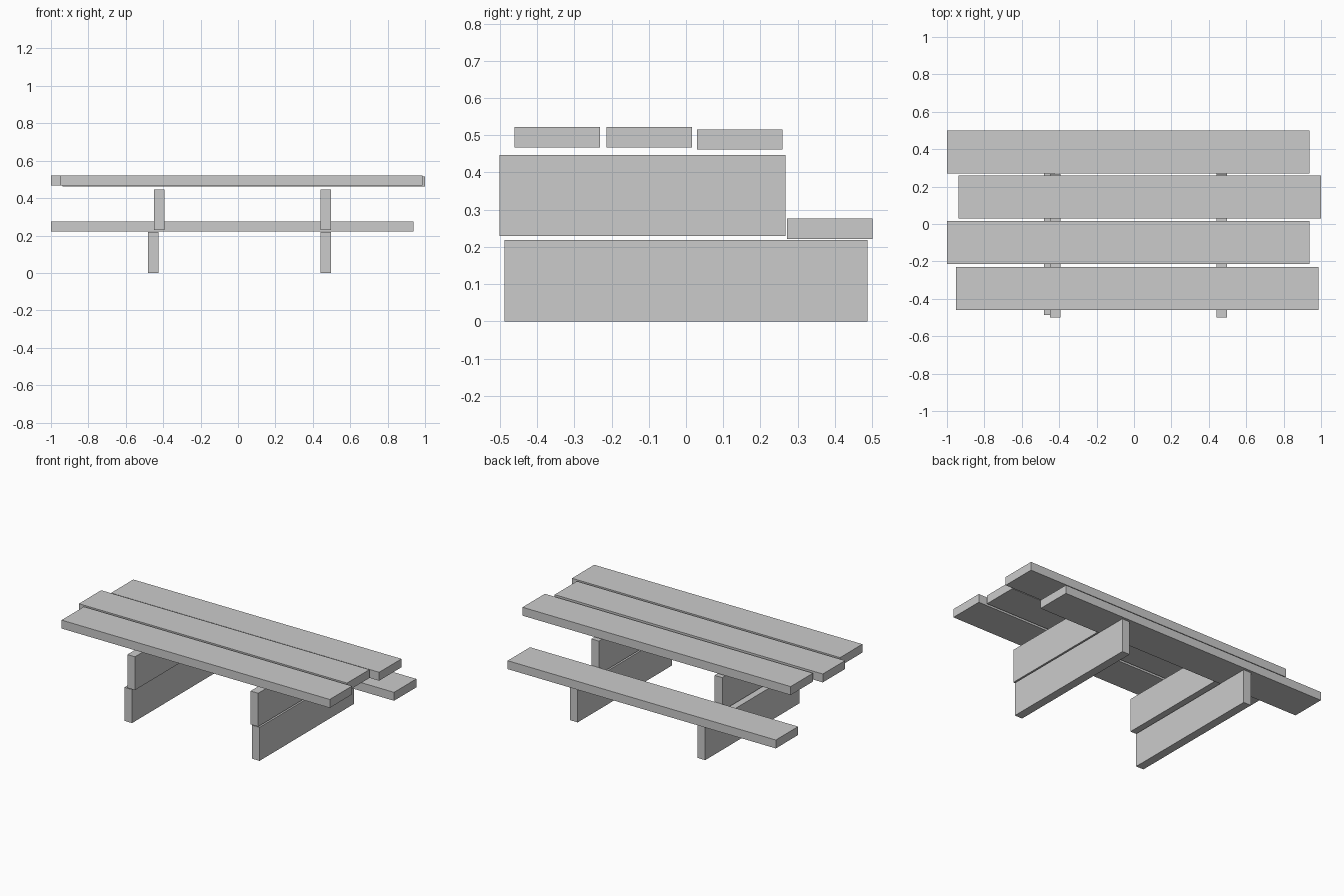
import bpy

if "Cube" in bpy.data.objects:
    bpy.data.objects.remove(bpy.data.objects["Cube"])


def board(name, x, y, z):
    """Axis-aligned board from (min, max) ranges."""
    bpy.ops.mesh.primitive_cube_add(size=1, location=[sum(r) / 2 for r in (x, y, z)])
    ob = bpy.context.object
    ob.name = name
    ob.scale = [r[1] - r[0] for r in (x, y, z)]
    bpy.ops.object.transform_apply(location=False, rotation=False, scale=True)


# Long planks: (name, x start, y start, z start), all the same size
LENGTH, WIDTH, THICK = 1.938, 0.23, 0.055
for name, x, y, z in (
    ("front_table_plank", -0.952, -0.461, 0.467),
    ("middle_table_plank", -1.0, -0.214, 0.467),
    ("back_table_plank", -0.938, 0.029, 0.461),
    ("bench_plank", -1.0, 0.271, 0.221),
):
    board(name, (x, x + LENGTH), (y, y + WIDTH), (z, z + THICK))

# Stacked support boards standing on edge: (side, lower x start, upper x start)
for side, lower, upper in (("left", -0.48, -0.449), ("right", 0.442, 0.442)):
    board(f"{side}_lower_support", (lower, lower + THICK), (-0.487, 0.487), (0, 0.219))
    board(f"{side}_upper_support", (upper, upper + THICK), (-0.501, 0.267), (0.229, 0.447))
